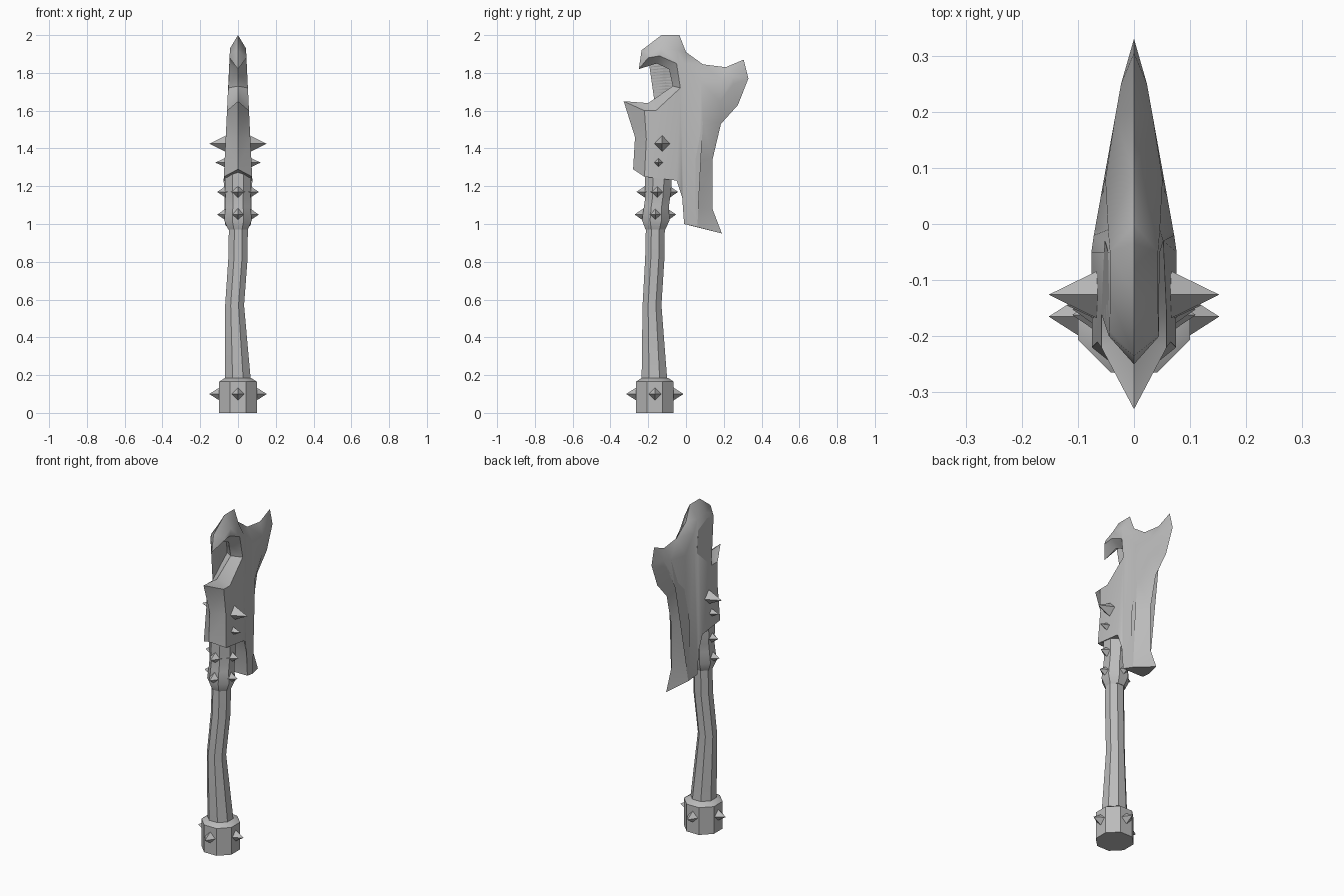
import bpy
import bmesh
import math
from mathutils import Vector

default_cube = bpy.data.objects.get("Cube")
if default_cube:
    bpy.data.objects.remove(default_cube, do_unlink=True)

# One plain grey for the whole weapon
grey = bpy.data.materials.new("plain grey")
grey.use_nodes = True
colour = (0.5, 0.5, 0.5, 1)
grey.diffuse_color = colour
grey.node_tree.nodes["Principled BSDF"].inputs["Base Color"].default_value = colour


def finish(bm, name, smooth_angle=None):
    """Turn a bmesh into a named, coloured object."""
    bmesh.ops.recalc_face_normals(bm, faces=bm.faces[:])
    mesh = bpy.data.meshes.new(name)
    bm.to_mesh(mesh)
    bm.free()
    mesh.materials.append(grey)
    obj = bpy.data.objects.new(name, mesh)
    bpy.context.collection.objects.link(obj)
    if smooth_angle:
        bpy.ops.object.select_all(action="DESELECT")
        obj.select_set(True)
        bpy.context.view_layer.objects.active = obj
        bpy.ops.object.shade_smooth_by_angle(angle=math.radians(smooth_angle))
    return obj


def lathe_along(name, rings, sides=8):
    """Skin octagonal rings given as (x, y, z, half width)."""
    bm = bmesh.new()
    loops = []
    for x, y, z, half in rings:
        radius = half / math.cos(math.pi / sides)
        angles = [math.tau * (i + 0.5) / sides for i in range(sides)]
        loops.append([bm.verts.new((x + radius * math.cos(a), y + radius * math.sin(a), z))
                      for a in angles])
    for low, high in zip(loops, loops[1:]):
        for i in range(sides):
            j = (i + 1) % sides
            bm.faces.new((low[i], low[j], high[j], high[i]))
    bm.faces.new(loops[0])
    bm.faces.new(loops[-1])
    return finish(bm, name, 40)


def spike(name, base, direction, size, length):
    """Four sided pyramid pointing along a direction."""
    bm = bmesh.new()
    bmesh.ops.create_cone(bm, cap_ends=True, segments=4, radius1=size, radius2=0, depth=length)
    bmesh.ops.translate(bm, verts=bm.verts[:], vec=(0, 0, length / 2))
    obj = finish(bm, name)
    obj.rotation_euler = Vector(direction).to_track_quat("Z", "Y").to_euler()
    obj.location = base
    return obj


def blade_half_width(y, z):
    """Blade thins towards its top and its cutting edge."""
    return min(0.075 - 0.048 * (z - 1.25), 0.068 - 0.18 * y)


# Handle parts
axis_y = -0.165
lathe_along("pommel", [(0, axis_y, 0, 0.1), (0, axis_y, 0.165, 0.1), (0, axis_y, 0.185, 0.07)])
lathe_along("shaft", [(0, -0.167, 0.17, 0.068), (-0.018, -0.18, 0.57, 0.05),
                      (0, axis_y, 0.82, 0.051), (0.002, -0.162, 1, 0.05)])
lathe_along("collar", [(0, -0.162, 0.97, 0.052), (0, -0.16, 1.02, 0.073),
                       (0, -0.157, 1.09, 0.066), (0, -0.15, 1.14, 0.066),
                       (0, -0.147, 1.2, 0.07), (0, -0.145, 1.28, 0.07)])

# Blade: (ridge y, ridge z), (side y, side z) pairs around the outline
outline = [
    ((-0.28, 1.29), (-0.22, 1.25)),
    ((-0.27, 1.46), (-0.21, 1.45)),
    ((-0.33, 1.65), (-0.22, 1.6)),
    ((-0.2, 1.64), (-0.16, 1.6)),
    ((-0.07, 1.73), (-0.03, 1.72)),
    ((-0.09, 1.82), (-0.05, 1.85)),
    ((-0.155, 1.85), (-0.14, 1.89)),
    ((-0.25, 1.82), (-0.2, 1.88)),
    ((-0.235, 1.92), (-0.19, 1.9)),
    ((-0.13, 2), (-0.13, 1.93)),
    ((-0.035, 2), (-0.05, 1.92)),
    ((0, 1.91), (-0.01, 1.85)),
    ((0.09, 1.845), (0.08, 1.75)),
    ((0.21, 1.83), (0.19, 1.76)),
    ((0.305, 1.87), (0.25, 1.78)),
    ((0.33, 1.77), (0.25, 1.74)),
    ((0.275, 1.63), (0.18, 1.65)),
    ((0.185, 1.53), (0.09, 1.55)),
    ((0.14, 1.34), (0.05, 1.34)),
    ((0.14, 1.08), (0.05, 1.09)),
    ((0.19, 0.95), (0.06, 0.983)),
    ((-0.01, 1), (-0.01, 1)),
    ((-0.02, 1.14), (-0.02, 1.14)),
    ((-0.05, 1.23), (-0.05, 1.23)),
]
bm = bmesh.new()
ridge = [bm.verts.new((0, y, z)) for (y, z), _ in outline]
for side in (-1, 1):
    flank = [bm.verts.new((side * blade_half_width(y, z), y, z)) for _, (y, z) in outline]
    for i in range(len(outline)):
        j = (i + 1) % len(outline)
        bm.faces.new((ridge[i], ridge[j], flank[j], flank[i]))
    bm.faces.new(flank)
bmesh.ops.triangulate(bm, faces=bm.faces[:])
finish(bm, "blade", 42)

# Spikes around the pommel and collar
bands = [("pommel", axis_y, 0.1, 0.08, 0.046, 0.152),
         ("lower_collar", -0.162, 1.05, 0.055, 0.038, 0.11),
         ("upper_collar", -0.152, 1.17, 0.055, 0.038, 0.11)]
for name, y, z, start, size, reach in bands:
    for label, dx, dy in (("left", 1, 0), ("right", -1, 0), ("front", 0, -1), ("back", 0, 1)):
        spike(f"{name}_spike_{label}", (dx * start, y + dy * start, z),
              (dx, dy, 0), size, reach - start)

# Spikes on both blade flanks
for label, dx in (("left", 1), ("right", -1)):
    spike(f"large_blade_spike_{label}", (dx * 0.06, -0.126, 1.425), (dx, 0, 0), 0.045, 0.092)
    spike(f"small_blade_spike_{label}", (dx * 0.06, -0.145, 1.325), (dx, 0, 0), 0.028, 0.06)
